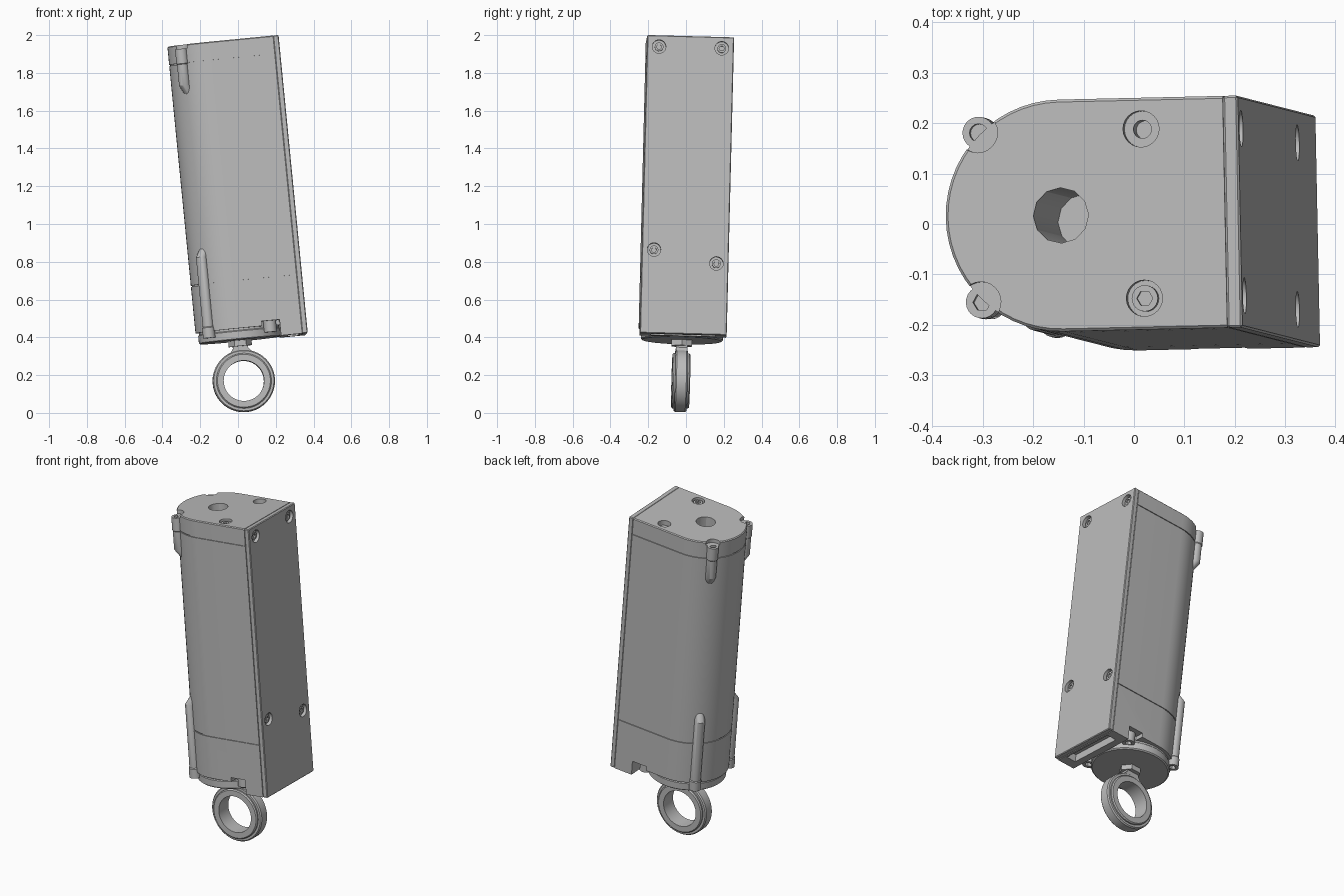
import bpy, bmesh, math
from mathutils import Vector, Matrix

if "Cube" in bpy.data.objects:
    bpy.data.objects.remove(bpy.data.objects["Cube"])

GREY = bpy.data.materials.new("satin_grey")
GREY.use_nodes = True
COLOR = (0.5, 0.5, 0.5, 1)
GREY.diffuse_color = COLOR
GREY.node_tree.nodes["Principled BSDF"].inputs["Base Color"].default_value = COLOR

R, FLAT, FACE, LENGTH = 0.23, 0.327, 0.357, 1.585   # barrel radius, plate planes, length
EAR_X, EAR_Y = 0.163, 0.168                          # screw pattern
EYE = 1.80                                           # distance down to eye centre
parts = []


def finish(bm, name, keep=True):
    bmesh.ops.recalc_face_normals(bm, faces=bm.faces)
    me = bpy.data.meshes.new(name)
    bm.to_mesh(me)
    bm.free()
    me.materials.append(GREY)
    ob = bpy.data.objects.new(name, me)
    bpy.context.collection.objects.link(ob)
    if keep:
        parts.append(ob)
    return ob


def loft(name, rings, keep=True):
    """Skin a stack of equal loops and close both ends."""
    bm = bmesh.new()
    loops = [[bm.verts.new(p) for p in ring] for ring in rings]
    n = len(loops[0])
    for a, b in zip(loops, loops[1:]):
        for i in range(n):
            j = (i + 1) % n
            bm.faces.new((a[i], a[j], b[j], b[i]))
    bm.faces.new(loops[0])
    bm.faces.new(loops[-1])
    return finish(bm, name, keep)


def circle(x, y, t, r, n=24):
    return [Vector((x + r * math.cos(2 * math.pi * i / n),
                    y + r * math.sin(2 * math.pi * i / n), -t)) for i in range(n)]


def rod(name, x, y, t0, t1, r, n=24, keep=True):
    return loft(name, [circle(x, y, t0, r, n), circle(x, y, t1, r, n)], keep)


def side_rod(name, y, t, x0, x1, r, n=24, keep=True):
    rings = [[Vector((x, y + p.x, -t + p.y)) for p in circle(0, 0, 0, r, n)] for x in (x0, x1)]
    return loft(name, rings, keep)


def box(name, x0, x1, y0, y1, t0, t1, keep=True):
    return loft(name, [[Vector((x, y, -t)) for x, y in
                        ((x0, y0), (x1, y0), (x1, y1), (x0, y1))] for t in (t0, t1)], keep)


def apply(ob, mod):
    bpy.context.view_layer.objects.active = ob
    bpy.ops.object.modifier_apply(modifier=mod.name)


def cut(ob, cutters):
    for c in cutters:
        mod = ob.modifiers.new("cut", "BOOLEAN")
        mod.operation, mod.solver, mod.object = "DIFFERENCE", "EXACT", c
        apply(ob, mod)
        bpy.data.objects.remove(c)


def bevel(ob, width):
    mod = ob.modifiers.new("bevel", "BEVEL")
    mod.width, mod.segments = width, 1
    mod.limit_method, mod.angle_limit = "ANGLE", math.radians(50)
    apply(ob, mod)


def d_loop(t, off):
    r = R - off
    pts = [Vector((r * math.cos(a), r * math.sin(a), -t))
           for a in (math.pi * (0.5 + i / 28) for i in range(29))]
    return pts + [Vector((FLAT, -r, -t)), Vector((FLAT, r, -t))]


# Barrel housing with two seam grooves
g = 0.005
levels = [(0, g), (g, 0)]
for seam in (0.1, 1.275):
    levels += [(seam - 0.003, 0), (seam - 0.003, g), (seam + 0.003, g), (seam + 0.003, 0)]
levels += [(1.525, 0)]
barrel = loft("barrel_housing", [d_loop(t, off) for t, off in levels])
cuts = [rod("shaft_hole", 0, 0, -0.1, 0.5, 0.055, 12, False)]
for s in (-1, 1):
    y = s * EAR_Y
    cuts += [rod("counterbore", EAR_X, y, -0.1, 0.03, 0.036, keep=False),
             rod("ear_notch", -EAR_X, y, -0.1, 0.022, 0.04, keep=False),
             box("foot_notch", 0.12, 0.215, min(s * 0.12, s * 0.3), max(s * 0.12, s * 0.3),
                 1.5, 1.6, False)]
cuts.append(rod("back_bolt_hole", EAR_X, EAR_Y, 0.02, 0.09, 0.018, keep=False))
cut(barrel, cuts)

# Socket screw on the top cap
head = rod("top_screw", EAR_X, -EAR_Y, 0.008, 0.032, 0.026)
cut(head, [rod("socket", EAR_X, -EAR_Y, -0.1, 0.022, 0.016, 6, False)])

# Mounting ears: flanged at the screw end, tapering into the barrel
for s, side in ((-1, "front"), (1, "back")):
    x, y = -EAR_X, s * EAR_Y
    top = loft("top_ear_" + side, [
        circle(x, y, 0.022, 0.032), circle(x, y, 0.1, 0.032), circle(x, y, 0.104, 0.029),
        circle(x, y, 0.215, 0.029), circle(x * 0.86, y * 0.86, 0.27, 0.024)])
    cut(top, [rod("socket", x, y, -0.1, 0.045, 0.018, 6 if s < 0 else 16, False)])
    low = loft("bottom_ear_" + side, [
        circle(x * 0.86, y * 0.86, 1.08, 0.024), circle(x, y, 1.13, 0.029),
        circle(x, y, 1.5, 0.029), circle(x, y, 1.505, 0.033), circle(x, y, 1.56, 0.033)])
    cut(low, [rod("socket", x, y, 1.54, 1.7, 0.018, 6, False)])
    inner = rod("bottom_inner_ear_" + side, EAR_X, y, 1.49, 1.56, 0.034)
    cut(inner, [rod("socket", EAR_X, y, 1.54, 1.7, 0.018, 6, False)])

# Side plate with four recessed socket screws
plate = box("side_plate", FLAT, FACE, -R, R, 0, LENGTH)
bevel(plate, 0.004)
for s, low_t in ((-1, 1.14), (1, 1.205)):
    for t in (0.06, low_t):
        y = s * 0.166
        cut(plate, [side_rod("recess", y, t, FACE - 0.022, FACE + 0.1, 0.036, keep=False)])
        screw = side_rod("plate_screw", y, t, FACE - 0.025, FACE - 0.01, 0.023)
        cut(screw, [side_rod("socket", y, t, FACE - 0.018, FACE + 0.1, 0.014, 6, False)])

# Foot block with a slot, and the round end cap
foot = box("foot_block", 0.215, FLAT, -R, R, 1.5, LENGTH)
cut(foot, [box("slot", 0.255, 0.315, -0.17, 0.17, 1.54, 1.7, False)])
loft("end_cap", [circle(0, 0, t, r, 64) for t, r in
                 ((1.5, 0.212), (1.535, 0.212), (1.54, 0.217), (LENGTH - 0.006, 0.217), (LENGTH, 0.21))])

# Rod end: nut, flared neck and eye ring
rod("rod_nut", 0, 0, 1.56, 1.615, 0.062, 6)
half = [(0.045, 1.58), (0.04, 1.625), (0.055, 1.645), (0.1, 1.672), (0.128, 1.705), (0.08, 1.70)]
outline = half + [(0, 1.68)] + [(-x, t) for x, t in reversed(half)]
loft("rod_neck", [[Vector((x, y, -t)) for x, t in outline] for y in (-0.03, 0.03)])

bm = bmesh.new()
half = [(0.107, 0.047), (0.14, 0.047), (0.146, 0.041), (0.146, 0.033), (0.159, 0.033), (0.165, 0.026)]
section = half + [(r, -y) for r, y in reversed(half)]
verts = [bm.verts.new((r, y, -EYE)) for r, y in section]
edges = [bm.edges.new((a, b)) for a, b in zip(verts, verts[1:] + verts[:1])]
bmesh.ops.spin(bm, geom=verts + edges, cent=(0, 0, -EYE), axis=(0, 1, 0),
               angle=2 * math.pi, steps=56, use_merge=True)
bmesh.ops.remove_doubles(bm, verts=bm.verts, dist=0.0001)
finish(bm, "eye_ring")

# Lean the whole assembly and shade it
up = Vector((-0.098, 0.025, 1)).normalized()
across = Vector((1, 0.02, 0))
across = (across - up * across.dot(up)).normalized()
depth = up.cross(across)
lean = Matrix((across, depth, up)).transposed().to_4x4()
lean.translation = (-0.145, 0.017, 1.96)
bpy.ops.object.select_all(action="DESELECT")
for ob in parts:
    ob.data.transform(lean)
    ob.select_set(True)
bpy.context.view_layer.objects.active = barrel
bpy.ops.object.shade_smooth_by_angle(angle=math.radians(30))
